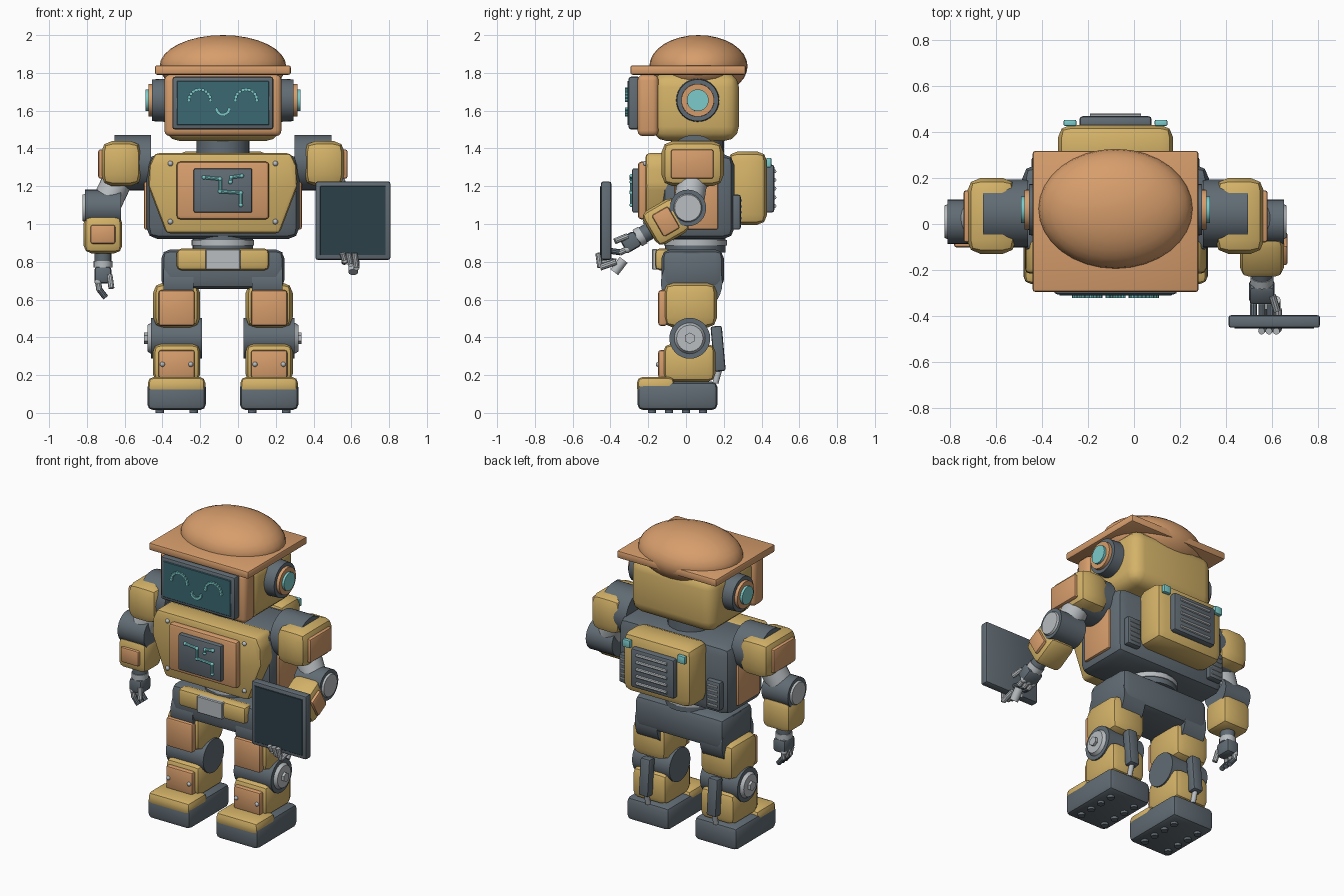
import bpy, bmesh, math
from mathutils import Matrix, Vector

default = bpy.data.objects.get("Cube")
if default:
    bpy.data.objects.remove(default)

MID = -0.08  # the body stands left of the origin because of the held tablet


def material(name, *rgb):
    mat = bpy.data.materials.new(name)
    mat.use_nodes = True
    mat.diffuse_color = (*rgb, 1)
    mat.node_tree.nodes["Principled BSDF"].inputs["Base Color"].default_value = (*rgb, 1)
    return mat


yellow = material("ochre yellow", .66, .45, .14)
brown = material("copper brown", .68, .34, .15)
dark = material("dark grey", .12, .15, .175)
light = material("light grey", .48, .51, .53)
teal = material("teal glow", .2, .6, .6)
glass = material("face glass", .045, .14, .17)
slate = material("tablet glass", .025, .05, .065)


def finish(name, mat, bm, frame):
    bmesh.ops.recalc_face_normals(bm, faces=bm.faces)
    mesh = bpy.data.meshes.new(name)
    bm.transform(Matrix.Translation((MID, 0, 0)) @ frame)
    bm.to_mesh(mesh)
    bm.free()
    mesh.materials.append(mat)
    mesh.polygons.foreach_set("use_smooth", [True] * len(mesh.polygons))
    mesh.set_sharp_from_angle(angle=math.radians(32))
    obj = bpy.data.objects.new(name, mesh)
    bpy.context.collection.objects.link(obj)
    return obj


def soften(bm, width, segments):
    if width:
        bmesh.ops.bevel(bm, geom=bm.edges[:], offset=width, segments=segments,
                        profile=.5, affect='EDGES', clamp_overlap=True)


def box(name, mat, x, y, z, bevel=.015, segments=2, frame=Matrix()):
    """Box given by its (low, high) range on each axis."""
    bm = bmesh.new()
    bmesh.ops.create_cube(bm, size=1)
    for v in bm.verts:
        v.co = [(lo + hi) / 2 + c * (hi - lo) for c, (lo, hi) in zip(v.co, (x, y, z))]
    soften(bm, bevel, segments)
    return finish(name, mat, bm, frame)


def rod(name, mat, start, end, radius, sides=24, frame=Matrix(), tip=None):
    """Cylinder or cone between two points."""
    start, end = Vector(start), Vector(end)
    axis = end - start
    bm = bmesh.new()
    bmesh.ops.create_cone(bm, cap_ends=True, segments=sides, radius1=radius,
                          radius2=radius if tip is None else tip, depth=axis.length)
    turn = axis.to_track_quat('Z', 'Y').to_matrix().to_4x4()
    return finish(name, mat, bm, frame @ Matrix.Translation((start + end) / 2) @ turn)


def ball(name, mat, centre, radii, frame=Matrix()):
    bm = bmesh.new()
    bmesh.ops.create_uvsphere(bm, u_segments=32, v_segments=16, radius=1)
    return finish(name, mat, bm, frame @ Matrix.Translation(centre) @ Matrix.Diagonal((*radii, 1)))


def plate(name, mat, outline, y, bevel):
    """Front-facing outline, mirrored in x, given depth."""
    bm = bmesh.new()
    points = outline + [(-px, pz) for px, pz in reversed(outline)]
    face = bm.faces.new([bm.verts.new((px, y[0], pz)) for px, pz in points])
    new = bmesh.ops.extrude_face_region(bm, geom=[face])["geom"]
    for v in new:
        if isinstance(v, bmesh.types.BMVert):
            v.co.y = y[1]
    soften(bm, bevel, 2)
    return finish(name, mat, bm, Matrix())


def wide(half):
    return (-half, half)


def span(s, lo, hi):
    return tuple(sorted((s * lo, s * hi)))


# Hat and head
ball("hat_dome", brown, (0, .066, 1.835), (.335, .26, .165))
box("hat_brim", brown, wide(.36), (-.295, .317), (1.79, 1.84), .012)
box("head", yellow, wide(.305), (-.18, .28), (1.44, 1.8), .075, 3)
box("face_frame", brown, wide(.31), (-.257, -.145), (1.465, 1.79), .03, 3)
box("face_bezel", dark, wide(.268), (-.305, -.24), (1.5, 1.78), .015)
box("face_screen", glass, wide(.244), (-.311, -.3), (1.523, 1.757), .003, 1)
rod("neck", dark, (0, .06, 1.35), (0, .06, 1.46), .14)


def glow_arc(name, x, z, radius, first, last, count):
    for i in range(count):
        a = math.radians(first + (last - first) * i / (count - 1))
        px, pz = x + radius * math.cos(a), z + radius * math.sin(a)
        rod(name, teal, (px, -.3, pz), (px, -.322, pz), .0095, 8)


for s in (-1, 1):
    glow_arc("eye_bead", s * .123, 1.655, .057, 0, 180, 11)
glow_arc("mouth_bead", 0, 1.613, .034, 190, 350, 8)

# Torso, chest screen and waist
box("torso", dark, wide(.405), (-.13, .257), (.92, 1.37), .06)
plate("chest_plate", yellow, [(.30, .95), (.395, 1.2), (.39, 1.31), (.36, 1.375)], (-.215, -.06), .022)
box("chest_panel", brown, wide(.245), (-.255, -.2), (1.025, 1.33), .018)
box("chest_screen", dark, wide(.155), (-.285, -.24), (1.06, 1.295), .01)
circuits = [[(-.1, 1.247), (-.015, 1.238), (-.015, 1.172), (.095, 1.165), (.095, 1.1)],
            [(.04, 1.222), (.045, 1.247), (.1, 1.255)]]
for path in circuits:
    for (ax, az), (bx, bz) in zip(path, path[1:]):
        rod("circuit_line", teal, (ax, -.288, az), (bx, -.288, bz), .009, 8)
    for px, pz in path:
        ball("circuit_joint", teal, (px, -.288, pz), [.011] * 3)
rod("waist", dark, (0, .05, .85), (0, .05, .96), .16)
rod("waist_band", light, (0, .05, .885), (0, .05, .915), .166)
box("pelvis", dark, wide(.325), (-.13, .2), (.655, .865), .045)
box("belt", yellow, wide(.245), (-.165, -.08), (.755, .87), .025)
box("belt_buckle", light, wide(.092), (-.18, -.15), (.758, .868), .005, 1)

# Backpack
box("backpack", yellow, wide(.25), (.22, .43), (.995, 1.385), .055)
box("backpack_grille", dark, wide(.157), (.41, .468), (1.06, 1.315), .015)
for i in range(5):
    z = 1.095 + i * .046
    rod("grille_slat", light, (-.11, .468, z), (.11, .468, z), .011, 8)


def forearm(s, frame):
    """Forearm and hand hanging from the elbow along local -z."""
    box("forearm", yellow, wide(.102), wide(.095), (-.235, -.035), .04, 2, frame)
    box("forearm_panel", brown, wide(.066), (-.112, -.08), (-.185, -.085), .012, 2, frame)
    rod("wrist", dark, (0, 0, -.22), (0, 0, -.285), .045, 16, frame)
    rod("wrist_ring", light, (0, 0, -.275), (0, 0, -.31), .05, 16, frame)
    box("palm", dark, wide(.045), wide(.055), (-.395, -.305), .018, 2, frame)
    for k in (-1, 0, 1):
        y = k * .036
        rod("finger", light, (s * .025, y, -.38), (s * .02, y, -.43), .016, 10, frame)
        rod("fingertip", dark, (s * .02, y, -.425), (-s * .015, y, -.47), .016, 10, frame)
        ball("knuckle", light, (s * .025, y, -.385), [.02] * 3, frame)
    rod("thumb", light, (-s * .035, -.045, -.35), (-s * .045, -.065, -.42), .016, 10, frame)


for s in (-1, 1):
    # Ears
    for name, mat, reach, radius in (("ear_pad", dark, .375, .115), ("ear_ring", brown, .395, .09),
                                     ("ear_light", teal, .41, .06)):
        rod(name, mat, (s * .29, .062, 1.655), (s * reach, .062, 1.655), radius, 32, tip=radius * .96)

    # Torso fittings
    box("flank_panel", brown, span(s, .39, .418), (-.06, .17), (.97, 1.24), .012)
    box("back_vent", dark, span(s, .265, .365), (.24, .29), (.97, 1.155), .012)
    for i in range(5):
        z = 1 + i * .031
        rod("vent_slat", light, (s * .28, .29, z), (s * .35, .29, z), .007, 8)
    box("pack_light", teal, span(s, .17, .225), (.425, .452), (1.3, 1.35), .006)
    for px, pz in ((.278, 1.32), (.278, 1.012)):
        ball("chest_bolt", light, (s * px, -.215, pz), [.014] * 3)

    # Shoulders and upper arms
    rod("shoulder_joint", dark, (s * .38, .045, 1.325), (s * .575, .045, 1.325), .147, 32)
    box("shoulder", yellow, span(s, .43, .645), (-.13, .2), (1.2, 1.44), .06)
    box("shoulder_panel", brown, span(s, .62, .66), (-.08, .146), (1.24, 1.395), .012)
    rod("upper_arm", light, (s * .54, .04, 1.27), (s * .63, .01, 1.08), .08)
    rod("elbow", dark, (s * .54, .01, 1.085), (s * .73, .01, 1.085), .097)
    rod("elbow_cap", light, (s * .72, .01, 1.085), (s * .742, .01, 1.085), .08, tip=.07)

    # Forearms: one hanging, one raised and turned outwards
    frame = Matrix.Translation((s * .635, .01, 1.08))
    if s > 0:
        frame = frame @ Matrix.Rotation(math.radians(-60), 4, 'X') @ Matrix.Rotation(math.radians(90), 4, 'Z')
    forearm(s, frame)

    # Legs
    leg = Matrix.Translation((s * .245, 0, 0))
    rod("hip", dark, (s * -.09, .03, .69), (s * .07, .03, .69), .163, 32, leg)
    box("thigh", yellow, wide(.125), (-.12, .165), (.45, .69), .055, 2, leg)
    box("thigh_panel", brown, wide(.096), (-.147, -.1), (.46, .65), .015, 2, leg)
    rod("knee", dark, (-.135, .02, .395), (.135, .02, .395), .108, 32, leg)
    rod("knee_cap", light, (s * .13, .02, .395), (s * .155, .02, .395), .085, 24, leg, .07)
    rod("knee_bolt", light, (s * .15, .02, .395), (s * .172, .02, .395), .03, 6, leg)
    box("shin", yellow, wide(.125), (-.12, .155), (.165, .365), .04, 2, leg)
    box("shin_panel", brown, wide(.096), (-.147, -.1), (.185, .332), .012, 2, leg)
    for k in (-1, 1):
        ball("shin_bolt", light, (k * .075, -.147, .257), [.013] * 3, leg)
    lean = leg @ Matrix.Translation((0, .17, .34)) @ Matrix.Rotation(math.radians(5), 4, 'X')
    box("calf_damper", dark, wide(.035), wide(.03), wide(.12), .012, 2, lean)
    rod("damper_rod", light, (0, 0, -.1), (0, -.03, -.18), .016, 12, lean)

    # Feet
    box("foot", dark, wide(.155), (-.257, .167), (.015, .165), .03, 2, leg)
    box("toe_cap", yellow, wide(.152), (-.26, -.06), (.1, .19), .03, 2, leg)
    for i in range(4):
        for k in (-1, 1):
            y = -.18 + i * .09
            rod("sole_stud", dark, (k * .09, y, 0), (k * .09, y, .03), .022, 12, leg)

# Tablet and the fingers gripping it
box("tablet", dark, (.49, .887), (-.45, -.395), (.81, 1.225), .012)
box("tablet_screen", slate, (.515, .862), (-.454, -.44), (.835, 1.2), .002, 1)
for k in (-1, 0, 1):
    x = .675 + k * .032
    rod("grip_finger", light, (x, -.37, .8), (x, -.455, .79 - .02 * k), .017, 10)
    rod("grip_fingertip", light, (x, -.455, .79 - .02 * k), (x - .01, -.465, .845), .015, 10)
rod("grip_thumb", light, (.69, -.33, .81), (.69, -.38, .745), .026, 12)
